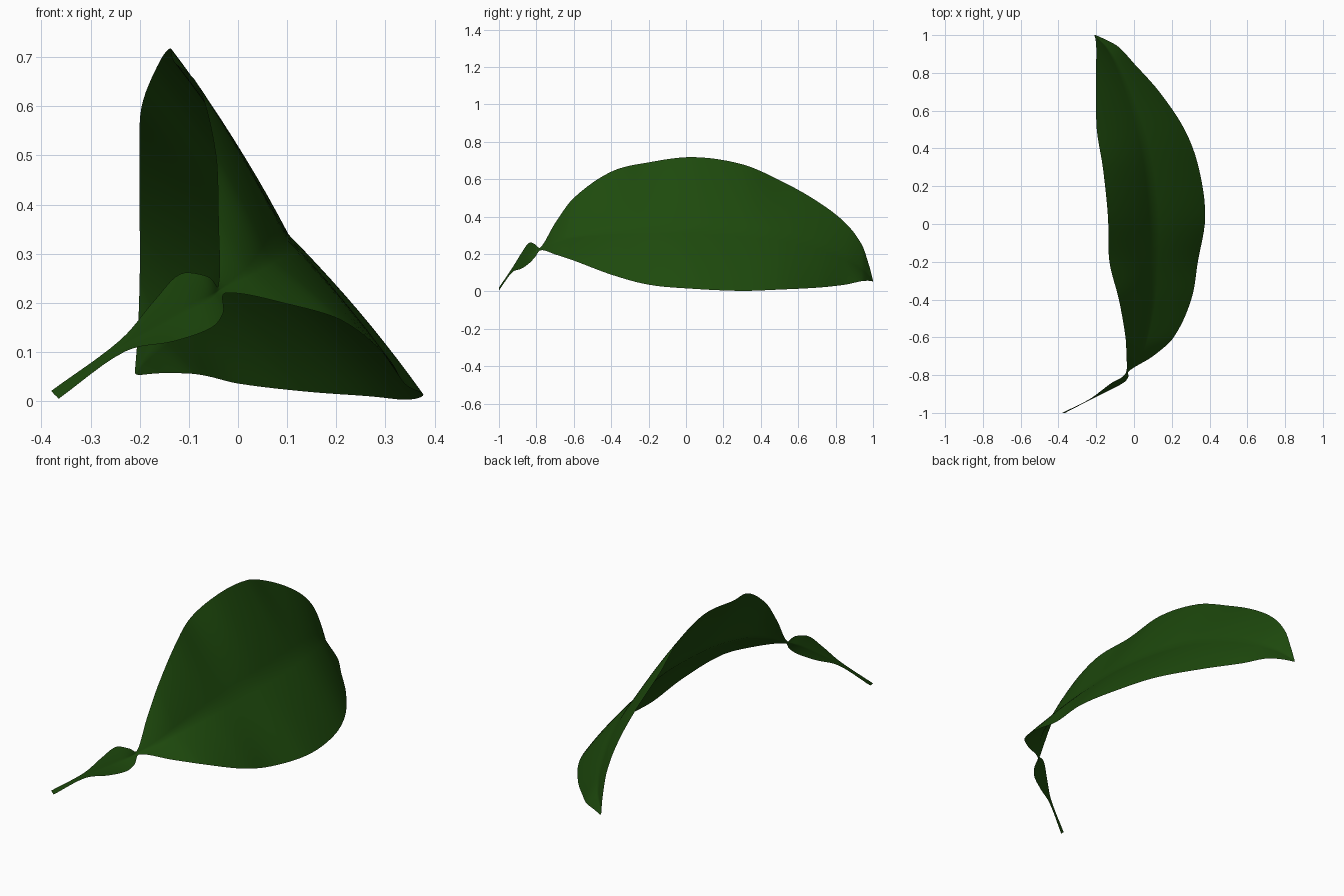
import bpy, bmesh
from mathutils import Vector

if "Cube" in bpy.data.objects:
    bpy.data.objects.remove(bpy.data.objects["Cube"])

# leaf stations: y, upper edge x z, midrib x z, lower edge x z
S = [
    (-1.00, -.38, .021, -.374, .014, -.365, .005),
    (-.93, -.24, .124, -.235, .113, -.23, .101),
    (-.88, -.17, .205, -.15, .161, -.13, .122),
    (-.84, -.117, .259, -.088, .195, -.055, .149),
    (-.81, -.062, .254, -.055, .213, -.03, .18),
    (-.778, -.04, .235, -.035, .228, -.026, .22),
    (-.70, -.04, .365, .025, .264, .1, .198),
    (-.60, -.045, .5, .06, .295, .21, .165),
    (-.40, -.08, .64, .092, .325, .303, .09),
    (-.20, -.13, .69, .102, .336, .338, .036),
    (.04, -.138, .718, .1, .338, .377, .014),
    (.30, -.165, .68, .074, .322, .342, .003),
    (.50, -.197, .595, .032, .298, .268, .01),
    (.70, -.2, .483, -.033, .248, .134, .02),
    (.85, -.2, .368, -.095, .18, 0, .036),
    (.94, -.2, .25, -.15, .122, -.085, .055),
    (.98, -.204, .135, -.19, .083, -.158, .057),
    (1.00, -.21, .057, -.208, .055, -.203, .053)]
SUB, HALF, BULGE = 6, 10, .022


def slope(i, k):
    a, b = S[max(i - 1, 0)], S[min(i + 1, len(S) - 1)]
    return (b[k] - a[k]) / (b[0] - a[0])


def station(i, t):
    a, b = S[i], S[i + 1]
    h = b[0] - a[0]
    out = [a[0] + h * t]
    for k in range(1, 7):
        out.append((2*t**3 - 3*t*t + 1) * a[k] + (t**3 - 2*t*t + t) * h * slope(i, k)
                   + (3*t*t - 2*t**3) * b[k] + (t**3 - t*t) * h * slope(i + 1, k))
    return out


def section(s):
    y, lx, lz, mx, mz, rx, rz = s
    pts = [Vector((lx, y, lz)), Vector((mx, y, mz)), Vector((rx, y, rz))]
    row = []
    for a, b in ((pts[0], pts[1]), (pts[1], pts[2])):
        d = b - a
        n = Vector((-d.z, 0, d.x))      # outward, perpendicular to the half blade
        for j in range(HALF):
            u = j / HALF
            row.append(a + d * u + n * (BULGE * 4 * u * (1 - u)))
    return row + [pts[2]]


# one continuous sheet: stalk, small wing and folded blade
bm = bmesh.new()
rows = [section(station(i, j / SUB)) for i in range(len(S) - 1) for j in range(SUB)]
rows.append(section(S[-1]))
grid = [[bm.verts.new(p) for p in r] for r in rows]
for a, b in zip(grid, grid[1:]):
    for j in range(len(a) - 1):
        bm.faces.new((a[j], a[j + 1], b[j + 1], b[j])).smooth = True
bm.normal_update()
if sum(f.normal.x for f in bm.faces) < 0:
    bmesh.ops.reverse_faces(bm, faces=bm.faces[:])
me = bpy.data.meshes.new("leaf")
bm.to_mesh(me)
bm.free()
leaf = bpy.data.objects.new("leaf", me)
bpy.context.collection.objects.link(leaf)

mat = bpy.data.materials.new("leaf_green")
mat.diffuse_color = (.013, .069, .004, 1)
mat.use_nodes = True
mat.node_tree.nodes["Principled BSDF"].inputs["Base Color"].default_value = mat.diffuse_color
me.materials.append(mat)
